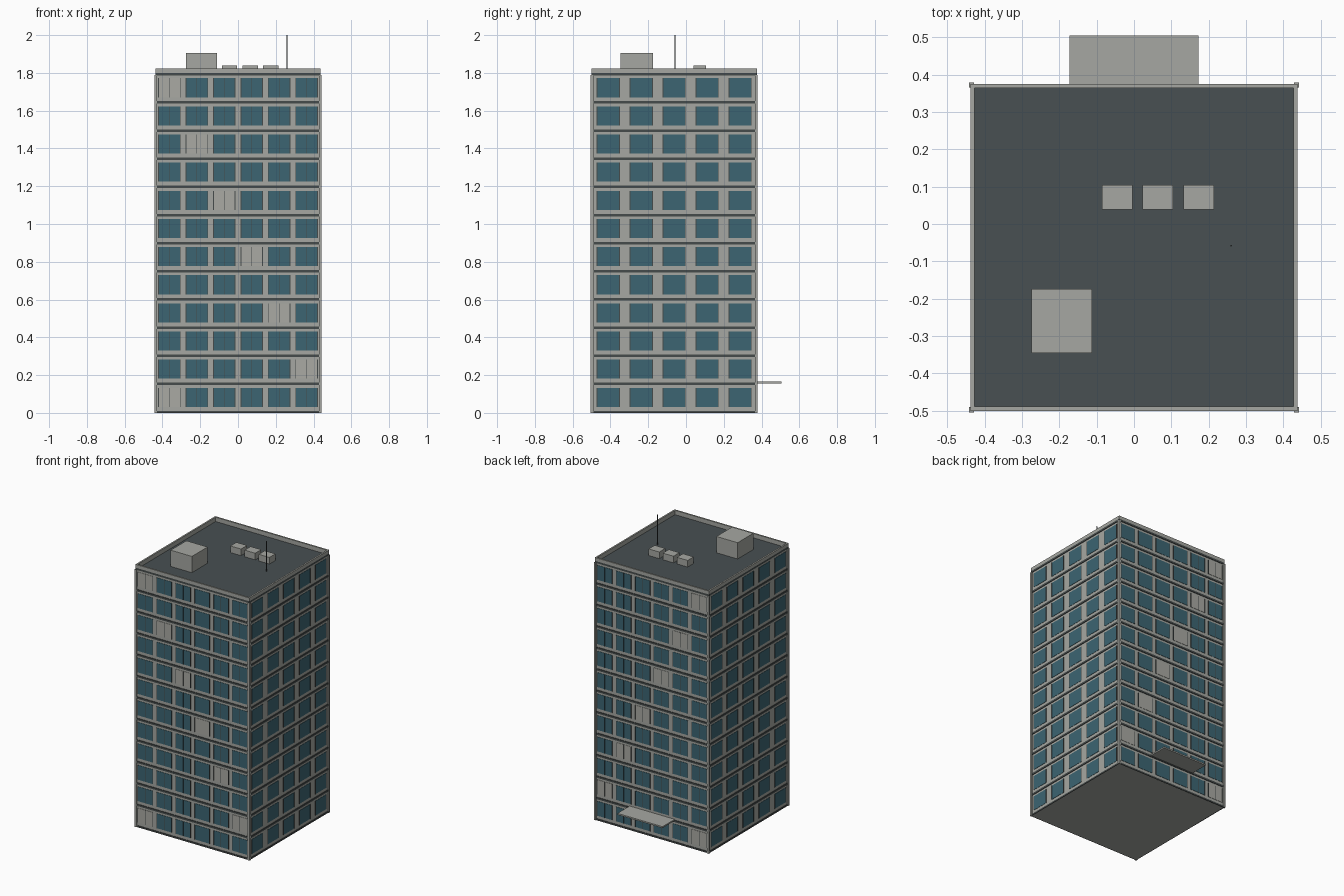
import bpy
import bmesh
from mathutils import Matrix, Vector

if "Cube" in bpy.data.objects:
    bpy.data.objects.remove(bpy.data.objects["Cube"], do_unlink=True)


def material(name, colour):
    m = bpy.data.materials.new(name)
    m.use_nodes = True
    m.diffuse_color = (*colour, 1)
    m.node_tree.nodes["Principled BSDF"].inputs["Base Color"].default_value = (*colour, 1)
    return m


concrete = material("concrete", (0.38, 0.39, 0.36))
glass = material("blue glass", (0.045, 0.13, 0.17))
roofing = material("dark roofing", (0.065, 0.08, 0.085))
trim = material("dark trim", (0.06, 0.07, 0.07))
blind = material("pale blind", (0.40, 0.40, 0.37))


def boxes(name, mat, bounds):
    """One object from a list of (x0, x1, y0, y1, z0, z1) boxes."""
    bm = bmesh.new()
    for x0, x1, y0, y1, z0, z1 in bounds:
        centre = Vector((x0 + x1, y0 + y1, z0 + z1)) / 2
        size = Matrix.Diagonal((x1 - x0, y1 - y0, z1 - z0, 1))
        bmesh.ops.create_cube(bm, size=1, matrix=Matrix.Translation(centre) @ size)
    mesh = bpy.data.meshes.new(name)
    bm.to_mesh(mesh)
    bm.free()
    mesh.materials.append(mat)
    ob = bpy.data.objects.new(name, mesh)
    bpy.context.collection.objects.link(ob)
    return ob


CY = -0.0625           # centre of the tower in y
W, D = 0.434, 0.434    # half width and half depth of the walls
FLOORS, PITCH = 12, 0.149
TOP = FLOORS * PITCH


def ring(half, inner, z0, z1):
    """Four walls around the tower, without overlap."""
    out = []
    for s in (-1, 1):
        a, b = sorted((s * half, s * inner))
        out.append((-half, half, CY + a, CY + b, z0, z1))
        out.append((a, b, CY - inner, CY + inner, z0, z1))
    return out


# Tower body, floor bands and corner posts
boxes("tower_body", concrete, [(-W, W, CY - D, CY + D, 0, TOP)])
bands = []
for i in range(FLOORS + 1):
    z = i * PITCH + 0.005
    bands += ring(0.438, 0.43, max(0, z - 0.007), z + 0.006)
boxes("floor_bands", trim, bands)
boxes("corner_posts", concrete,
      [(sx * 0.435 - 0.007, sx * 0.435 + 0.007,
        CY + sy * 0.435 - 0.007, CY + sy * 0.435 + 0.007, 0, TOP)
       for sx in (-1, 1) for sy in (-1, 1)])

# Windows: six columns on front and back, five on the sides
panes, blinds, frames = [], [], []
for row in range(FLOORS):
    z0 = row * PITCH + 0.032
    z1 = z0 + 0.101
    blind_col = 0 if row == 0 else (FLOORS - row) // 2 if row % 2 else -1
    for side in (-1, 1):
        for col in range(6):
            x = (col - 2.5) * 0.1455
            y0, y1 = sorted((CY + side * D, CY + side * (D + 0.002)))
            f0, f1 = sorted((CY + side * D, CY + side * (D + 0.003)))
            target = blinds if col == blind_col else panes
            target.append((x - 0.057, x + 0.057, y0, y1, z0, z1))
            for fx in (x - 0.057, x, x + 0.057):
                frames.append((fx - 0.0015, fx + 0.0015, f0, f1, z0, z1))
        for col in range(5):
            y = CY + (col - 2) * 0.1745
            x0, x1 = sorted((side * W, side * (W + 0.002)))
            f0, f1 = sorted((side * W, side * (W + 0.003)))
            panes.append((x0, x1, y - 0.06, y + 0.06, z0, z1))
            for fy in (y - 0.059, y + 0.059):
                frames.append((f0, f1, fy - 0.002, fy + 0.002, z0, z1))
boxes("window_panes", glass, panes)
boxes("window_blinds", blind, blinds)
boxes("window_frames", trim, frames)

# Roof, parapet and rooftop equipment
boxes("roof_deck", roofing, [(-0.431, 0.431, CY - 0.431, CY + 0.431, TOP, TOP + 0.004)])
boxes("parapet", concrete, ring(0.438, 0.427, TOP + 0.011, 1.822)
      + ring(0.436, 0.427, TOP, TOP + 0.011))
boxes("stair_house", concrete, [(-0.275, -0.112, -0.346, -0.174, TOP, 1.905)])
boxes("cooling_units", concrete,
      [(x - 0.041, x + 0.041, 0.039, 0.105, TOP, 1.838) for x in (-0.045, 0.064, 0.173)])
bpy.ops.mesh.primitive_cylinder_add(vertices=8, radius=0.0025, depth=2 - TOP,
                                    location=(0.26, -0.058, (2 + TOP) / 2))
mast = bpy.context.object
mast.name = "antenna_mast"
mast.data.materials.append(trim)

# Entrance canopy at the back
boxes("entrance_canopy", concrete, [(-0.173, 0.173, CY + D, 0.505, 0.155, 0.165)])
